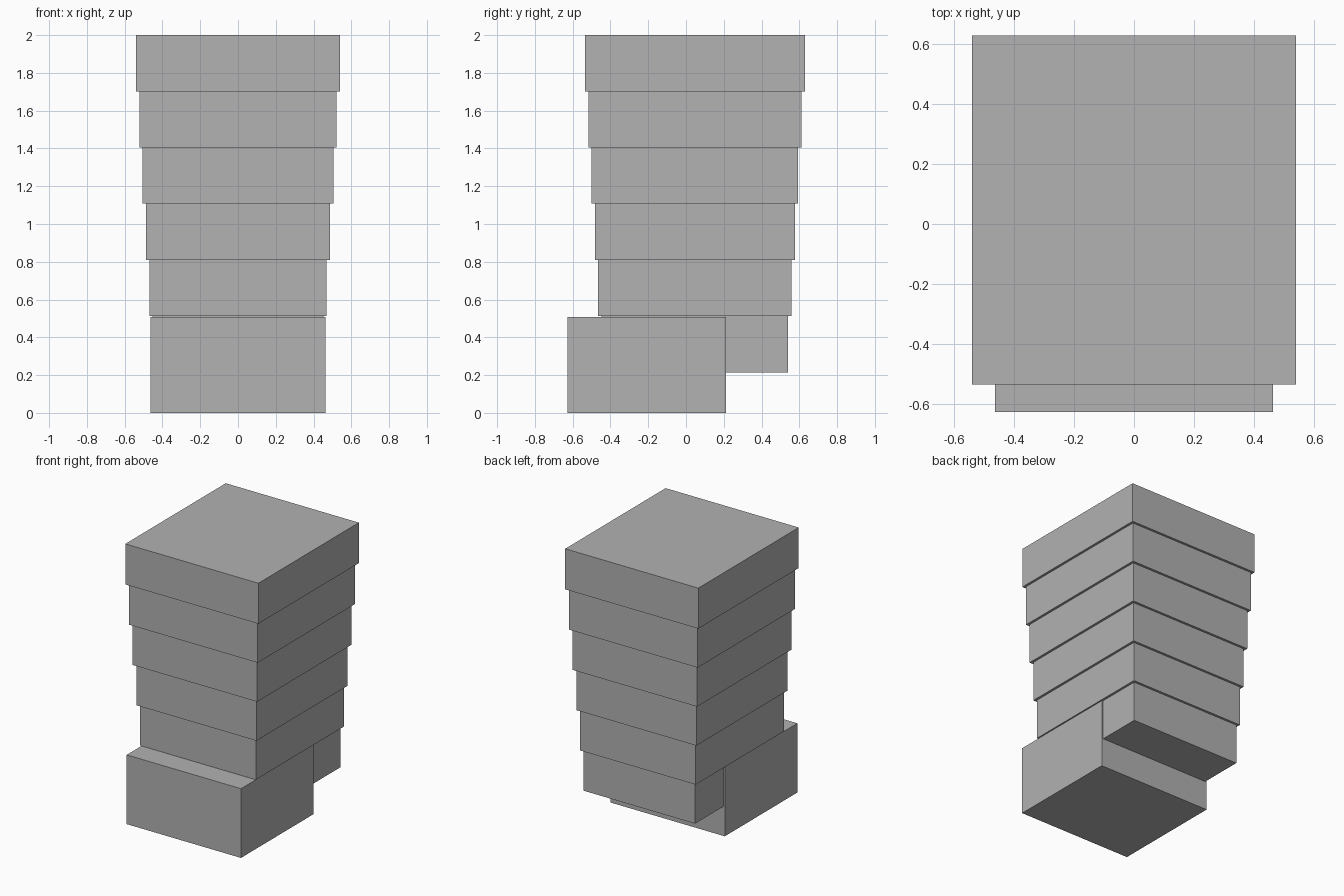
import bpy

if "Cube" in bpy.data.objects:
    bpy.data.objects.remove(bpy.data.objects["Cube"])

grey = bpy.data.materials.new("plain grey")
grey.diffuse_color = (0.445, 0.445, 0.445, 1)
grey.use_nodes = True
grey.node_tree.nodes["Principled BSDF"].inputs["Base Color"].default_value = grey.diffuse_color


def box(name, x_half, y0, y1, z0, z1):
    bpy.ops.mesh.primitive_cube_add(size=1, location=(0, (y0 + y1) / 2, (z0 + z1) / 2))
    ob = bpy.context.object
    ob.name = name
    ob.scale = (2 * x_half, y1 - y0, z1 - z0)
    bpy.ops.object.transform_apply(location=False, rotation=False, scale=True)
    ob.data.materials.append(grey)
    return ob


# Low front block that carries the stack
box("base_block", 0.464, -0.628, 0.213, 0, 0.508)

# Six stacked tiers, each a little wider than the one below
TIERS, BOTTOM, TOP, CENTRE_Y = 6, 0.215, 2.0, 0.047
height = (TOP - BOTTOM) / TIERS
for i in range(TIERS):
    x_half = 0.452 + 0.0176 * i
    y_half = 0.494 + 0.0176 * i
    z = BOTTOM + height * i
    box(f"tier_{i + 1}", x_half, CENTRE_Y - y_half, CENTRE_Y + y_half, z, z + height)
